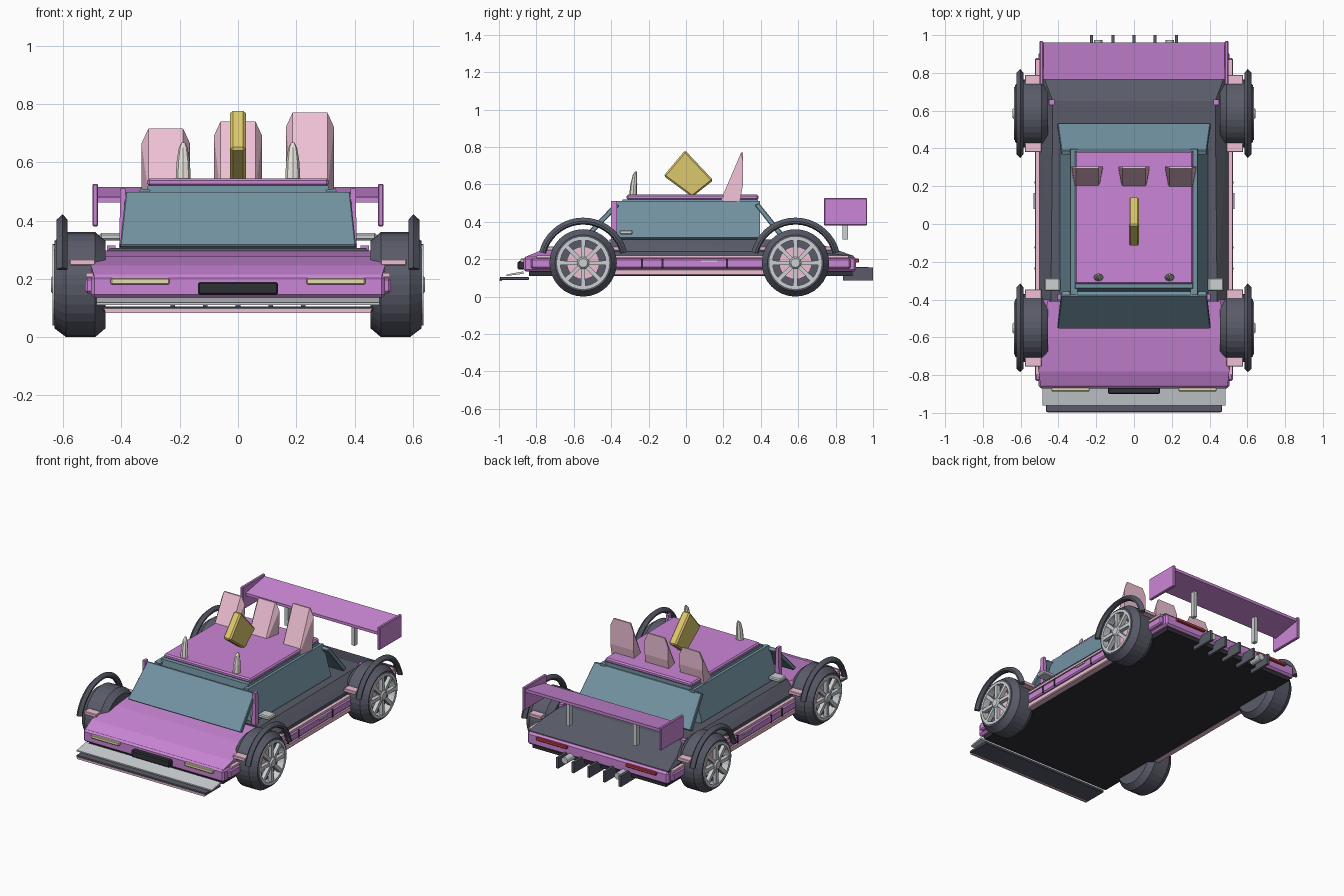
import bpy, bmesh
from math import sin, cos, pi, radians
from mathutils import Vector

if "Cube" in bpy.data.objects:
    bpy.data.objects.remove(bpy.data.objects["Cube"])

MATS = {}
COL = dict(purple=(.60, .24, .68), pink=(.86, .53, .66), dark=(.10, .105, .14), black=(.03, .03, .04),
           teal=(.17, .29, .36), yellow=(.72, .58, .15), cream=(.80, .72, .45), red=(.55, .05, .06),
           silver=(.60, .63, .65), ivory=(.80, .78, .70))


def make(name, bm, col, bevel=0.0):
    bmesh.ops.recalc_face_normals(bm, faces=bm.faces[:])
    me = bpy.data.meshes.new(name)
    bm.to_mesh(me)
    bm.free()
    ob = bpy.data.objects.new(name, me)
    bpy.context.collection.objects.link(ob)
    if col not in MATS:
        MATS[col] = bpy.data.materials.new(col)
        MATS[col].diffuse_color = (*COL[col], 1)
    me.materials.append(MATS[col])
    if bevel:
        m = ob.modifiers.new("bevel", 'BEVEL')
        m.width = bevel
        m.segments = 1
    return ob


def hull(name, pts, col, bevel=0.0):
    bm = bmesh.new()
    for p in pts:
        bm.verts.new(p)
    r = bmesh.ops.convex_hull(bm, input=bm.verts[:])
    bmesh.ops.delete(bm, geom=[v for v in bm.verts if not v.link_faces], context='VERTS')
    bmesh.ops.dissolve_limit(bm, angle_limit=radians(1), verts=bm.verts[:], edges=bm.edges[:])
    return make(name, bm, col, bevel)


def box(name, x, y, z, col, bevel=0.0):
    return hull(name, [(a, b, c) for a in x for b in y for c in z], col, bevel)


def side_profile(name, prof, col, bevel=0.0):
    """prof: (half width, y, z) points, mirrored across x"""
    return hull(name, [(s * w, y, z) for w, y, z in prof for s in (-1, 1)], col, bevel)


def lathe(name, prof, cy, cz, s, col, a0=0, a1=2 * pi, n=32, closed=False):
    """Spin an (x, radius) profile around a wheel axle; closed = ring section"""
    bm = bmesh.new()
    full = abs(a1 - a0 - 2 * pi) < 1e-4
    rows = [[bm.verts.new((s * x, cy + r * cos(a0 + (a1 - a0) * i / n), cz + r * sin(a0 + (a1 - a0) * i / n)))
             for x, r in prof] for i in range(n + (not full))]
    k = len(prof)
    for i in range(n):
        A, B = rows[i], rows[(i + 1) % len(rows)]
        for j in range(k if closed else k - 1):
            bm.faces.new((A[j], A[(j + 1) % k], B[(j + 1) % k], B[j]))
    if closed and not full:
        bm.faces.new(rows[0])
        bm.faces.new(rows[-1])
    elif not closed:
        for j in (0, -1):
            bm.faces.new([r[j] for r in rows])
    return make(name, bm, col)


# chassis and body
box("underbody", (-.48, .48), (-.84, .89), (.11, .15), "black")
box("body_band", (-.505, .505), (-.87, .91), (.134, .214), "purple", .012)
side_profile("hood", [(.49, -.868, .19), (.495, -.86, .212), (.505, -.78, .245), (.49, -.6, .278),
                      (.455, -.40, .297), (.505, -.40, .25), (.505, -.40, .19)], "purple")
side_profile("dark_tub", [(.5, -.41, .2), (.5, -.41, .24), (.44, -.41, .305), (.43, .65, .305),
                          (.475, .77, .262), (.5, .895, .218), (.5, .895, .2), (.5, .65, .24)], "dark")
for s in (-1, 1):
    X = lambda a, b: (s * a, s * b)
    # side sills and door details
    box("side_strip", X(.49, .525), (-.83, .88), (.15, .203), "purple", .008)
    box("pink_skirt", X(.47, .52), (-.42, .44), (.112, .146), "pink", .005)
    box("pink_trim", X(.49, .522), (-.80, .87), (.206, .22), "pink")
    for y in (-.235, -.125, .22):
        box("door_gap", X(.5, .527), (y - .005, y + .005), (.152, .202), "black")
    box("door_handle", X(.5, .532), (.08, .165), (.184, .194), "silver")
    box("mirror", X(.39, .475), (-.355, -.285), (.332, .357), "silver", .006)
    hull("windscreen_post", [(s * x, y, z) for y in (-.402, -.37) for x, z in
                             ((.378, .30), (.408, .30), (.386, .51), (.404, .51))], "purple")
    box("rear_post_foot", X(.42, .45), (.63, .66), (.29, .315), "purple")
    # sloped side window
    hull("side_window", [(s * x, y, z) for y in (-.375, .396) for x, z in
                         ((.36, .305), (.392, .315), (.335, .51), (.30, .505))], "teal")
    # lights
    box("headlight", X(.235, .437), (-.886, -.85), (.180, .203), "cream", .004)
    box("taillight", X(.21, .43), (.89, .925), (.182, .203), "red", .004)

# cabin
side_profile("cabin_core", [(.36, -.37, .3), (.36, .39, .3), (.31, -.34, .52), (.31, .385, .52)], "teal")
side_profile("windscreen", [(.405, -.555, .315), (.405, -.53, .303), (.385, -.355, .487), (.385, -.38, .5)],
             "teal", .004)
side_profile("rear_window", [(.405, .535, .32), (.405, .51, .305), (.385, .365, .49), (.385, .39, .5)],
             "teal", .004)
box("roof", (-.312, .312), (-.317, .387), (.517, .545), "purple", .008)

# roof ornaments: rear pink fins, front horns, tilted yellow block
for cx, top in ((-.248, .715), (0, .74), (.247, .77)):
    hull("roof_fin", [(cx + s * w, y, z) for s in (-1, 1) for w, y, z in
                      ((.06, .175, .49), (.083, .285, .49), (.06, .295, top), (.06, .305, top),
                       (.083, .305, top - .05), (.083, .305, .6))], "pink")
for s in (-1, 1):
    hull("roof_horn", [(s * .188 + r * cos(a * pi / 4), y0 + r * .8 * sin(a * pi / 4), z) for r, y0, z in
                       ((.026, -.283, .54), (.023, -.279, .60), (.015, -.273, .65), (.006, -.268, .668))
                       for a in range(8)], "ivory")
side_profile("yellow_block", [(.027, -.12, .645), (.027, -.005, .782), (.027, .146, .622), (.027, .033, .532)],
             "yellow", .009)

# front end
box("grille", (-.138, .138), (-.9, -.85), (.145, .189), "black", .006)
side_profile("bumper_plate", [(.485, -.96, .110), (.485, -.96, .118), (.485, -.868, .122), (.485, -.868, .135)],
             "silver")
box("splitter", (-.465, .465), (-.995, -.84), (.088, .105), "dark", .003)
box("splitter_lip", (-.457, .457), (-.998, -.985), (.083, .096), "pink")

# rear diffuser and exhausts
for i in range(-2, 3):
    box("diffuser_fin", (i * .112 - .008, i * .112 + .008), (.84, 1.0), (.085, .155), "dark")
for s in (-1, 1):
    hull("exhaust", [(s * .19 + .022 * cos(a * pi / 6), y, .135 + .022 * sin(a * pi / 6))
                     for y in (.86, .975) for a in range(12)], "silver")

# rear wing
side_profile("wing_plate", [(.485, .765, .462), (.485, .765, .48), (.485, .96, .515), (.485, .96, .496)], "purple")
for s in (-1, 1):
    box("wing_end", (s * .48, s * .5), (.738, .968), (.38, .526), "purple", .004)
    box("wing_strut", (s * .228, s * .252), (.836, .867), (.305, .48), "silver")

# wheels, rims and arches
for s in (-1, 1):
    for cy in (-.55, .585):
        cz = .18
        lathe("tyre", [(.455, 0), (.455, .15), (.49, .18), (.59, .18), (.63, .15), (.63, .137), (.59, .132),
                       (.59, 0)], cy, cz, s, "dark")
        lathe("rim_ring", [(.59, .122), (.636, .122), (.636, .14), (.59, .14)], cy, cz, s, "silver", closed=True)
        lathe("brake_disc", [(.58, 0), (.58, .088), (.605, .088), (.605, 0.002)], cy, cz, s, "pink", n=24)
        lathe("hub", [(.59, 0.001), (.59, .034), (.632, .034), (.642, .024), (.642, 0.001)], cy, cz, s, "silver", n=12)
        for k in range(8):
            a = k * pi / 4
            d, t = Vector((0, cos(a), sin(a))), Vector((0, -sin(a), cos(a)))
            hull("spoke", [Vector((s * x, cy, cz)) + d * r + t * w * q for x in (.61, .634)
                           for r, w in ((.02, .010), (.13, .012)) for q in (-1, 1)], "silver")
        lathe("wheel_arch", [(.585, .212), (.585, .222), (.602, .242), (.623, .222), (.623, .212), (.602, .205)],
              cy, cz, s, "dark", radians(14), radians(166), 18, True)
        for e in (-1, 1):
            yc = cy + e * .178
            box("arch_bracket", (s * .49, s * .578), (yc - .026, yc + .026), (.246, .268), "pink", .003)

for m in bpy.data.materials:
    if m.users and not m.is_grease_pencil:
        m.use_nodes = True
        m.node_tree.nodes["Principled BSDF"].inputs["Base Color"].default_value = m.diffuse_color
